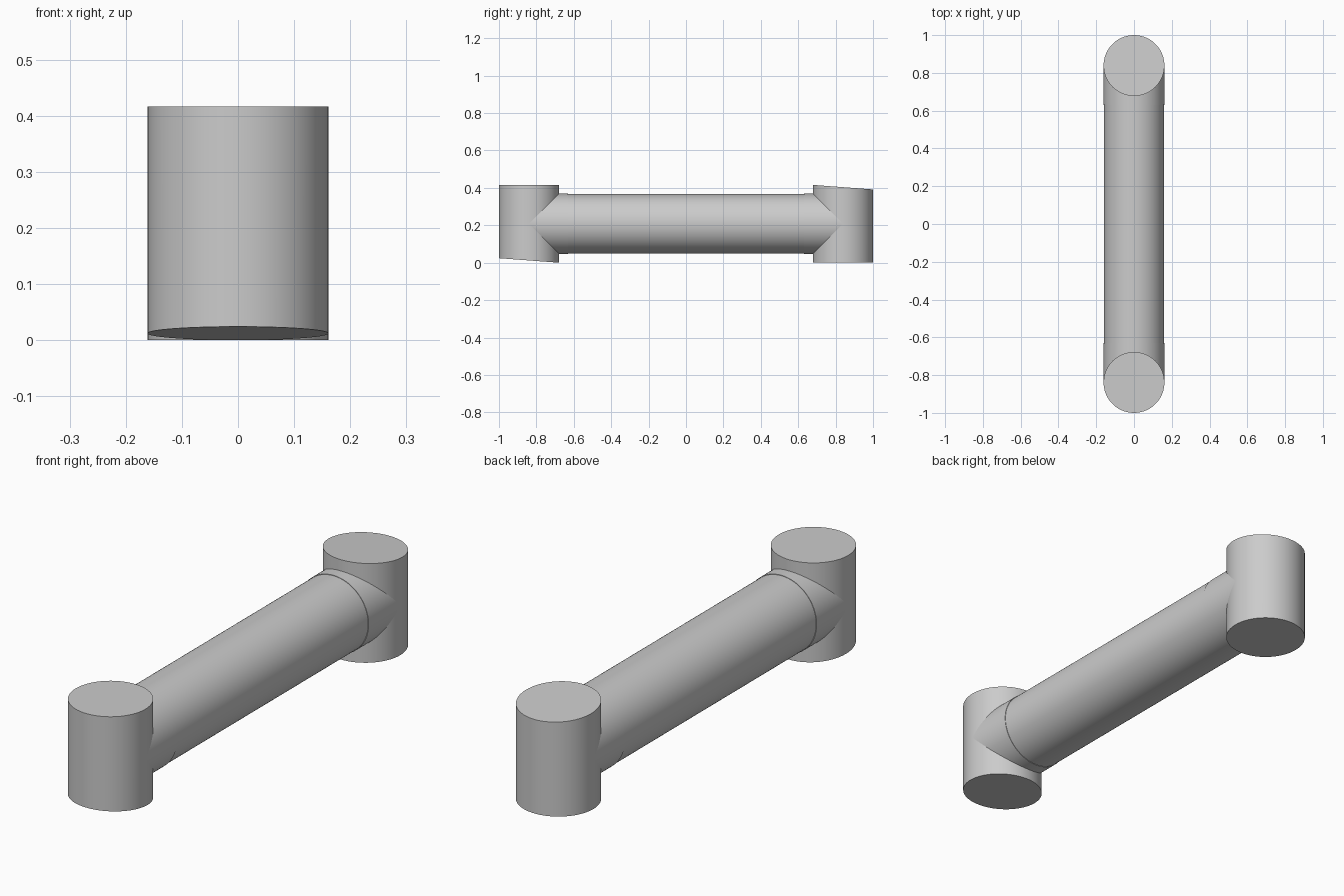
import bpy
import bmesh
import math

cube = bpy.data.objects.get("Cube")
if cube:
    bpy.data.objects.remove(cube, do_unlink=True)

# Single plain grey
GREY = (0.6, 0.6, 0.6, 1)
grey = bpy.data.materials.new("plain grey")
grey.use_nodes = True
grey.diffuse_color = GREY
grey.node_tree.nodes["Principled BSDF"].inputs["Base Color"].default_value = GREY

R = 0.161        # radius of the posts and end collars
POST_Y = 0.839   # distance of each post axis from the middle
TOP = 0.416
MID = TOP / 2
TILT = 0.075     # slope of the slanted post ends


def cylinder(name, radius, depth, location, lying=False):
    bpy.ops.mesh.primitive_cylinder_add(
        vertices=96, radius=radius, depth=depth, location=location,
        rotation=(math.pi / 2 if lying else 0, 0, 0))
    obj = bpy.context.object
    obj.name = name
    bpy.ops.object.transform_apply(location=False, rotation=True, scale=False)
    obj.data.materials.append(grey)
    bpy.ops.object.shade_smooth_by_angle(angle=math.radians(30))
    return obj


def slant_end(obj, side):
    """Shear one end of a post so it shortens towards its outer edge."""
    bm = bmesh.new()
    bm.from_mesh(obj.data)
    for v in bm.verts:
        if v.co.z * side > 0:
            v.co.z -= side * TILT * (R + side * v.co.y)
    bm.to_mesh(obj.data)
    bm.free()


# Upright posts: the front one slants underneath, the back one on top
for name, side in (("front", -1), ("back", 1)):
    post = cylinder(name + "_post", R, TOP, (0, side * POST_Y, MID))
    slant_end(post, side)
    # Collar that joins the tube to the post
    cylinder(name + "_collar", R, POST_Y - 0.63,
             (0, side * (POST_Y + 0.63) / 2, MID), lying=True)

# Long connecting tube
cylinder("connecting_tube", R - 0.002, 1.28, (0, 0, MID), lying=True)
